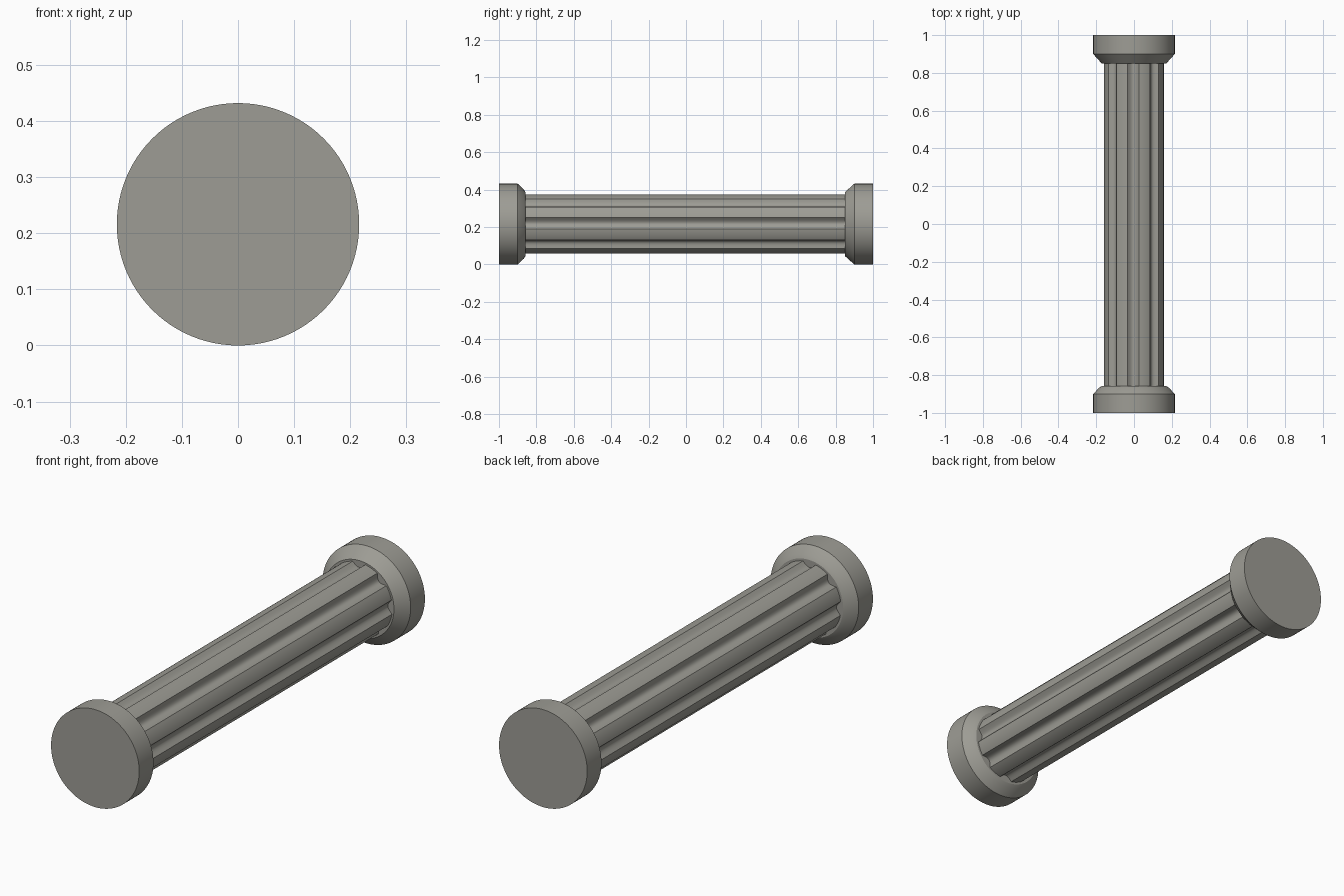
import bpy, bmesh
from math import sin, cos, pi, radians

if "Cube" in bpy.data.objects:
    bpy.data.objects.remove(bpy.data.objects["Cube"])

R = 0.216      # cap radius, also height of the axis
SHAFT = 0.16   # shaft radius at the ribs
FLUTES = 8

# dark warm stone
stone = bpy.data.materials.new("stone")
stone.diffuse_color = (0.34, 0.335, 0.30, 1)
stone.use_nodes = True
stone.node_tree.nodes["Principled BSDF"].inputs["Base Color"].default_value = stone.diffuse_color


def skin(name, rings, angle):
    """Join a list of closed rings along y and close both ends."""
    bm = bmesh.new()
    loops = [[bm.verts.new(p) for p in ring] for ring in rings]
    n = len(loops[0])
    for a, b in zip(loops, loops[1:]):
        for i in range(n):
            j = (i + 1) % n
            bm.faces.new((a[i], a[j], b[j], b[i]))
    bm.faces.new(loops[0])
    bm.faces.new(loops[-1])
    bmesh.ops.recalc_face_normals(bm, faces=bm.faces)
    me = bpy.data.meshes.new(name)
    bm.to_mesh(me)
    bm.free()
    me.materials.append(stone)
    ob = bpy.data.objects.new(name, me)
    bpy.context.collection.objects.link(ob)
    bpy.ops.object.select_all(action='DESELECT')
    ob.select_set(True)
    bpy.context.view_layer.objects.active = ob
    bpy.ops.object.shade_smooth_by_angle(angle=radians(angle))
    return ob


def circle(r, y, n=96):
    return [(r * sin(2 * pi * i / n), y, R + r * cos(2 * pi * i / n)) for i in range(n)]


def fluted(y):
    """Cross-section of alternating scooped flutes and round ribs."""
    pts, step, k = [], pi / FLUTES, 8
    start = radians(-12.75)
    for f in range(FLUTES * 2):
        for i in range(k):
            t = i / k
            a = start + (f + t) * step
            r = SHAFT
            if f % 2 == 0:
                r -= 0.023 * (1 - (2 * t - 1) ** 2)
            pts.append((r * sin(a), y, R + r * cos(a)))
    return pts


# fluted shaft, sunk slightly into both caps
skin("fluted_shaft", [fluted(-0.89), fluted(0.89)], 25)

# base cap: disc, bevel and small rounded lip
skin("base_cap", [circle(r, y) for r, y in
                  ((R, -1), (R, -0.9), (0.185, -0.867), (0.17, -0.858))], 20)

# top cap: disc, straight bevel and a thin flat ring around the shaft
skin("top_cap", [circle(r, y) for r, y in
                 ((R, 1), (R, 0.9), (0.17, 0.849), (0.162, 0.849), (0.162, 0.853))], 20)
